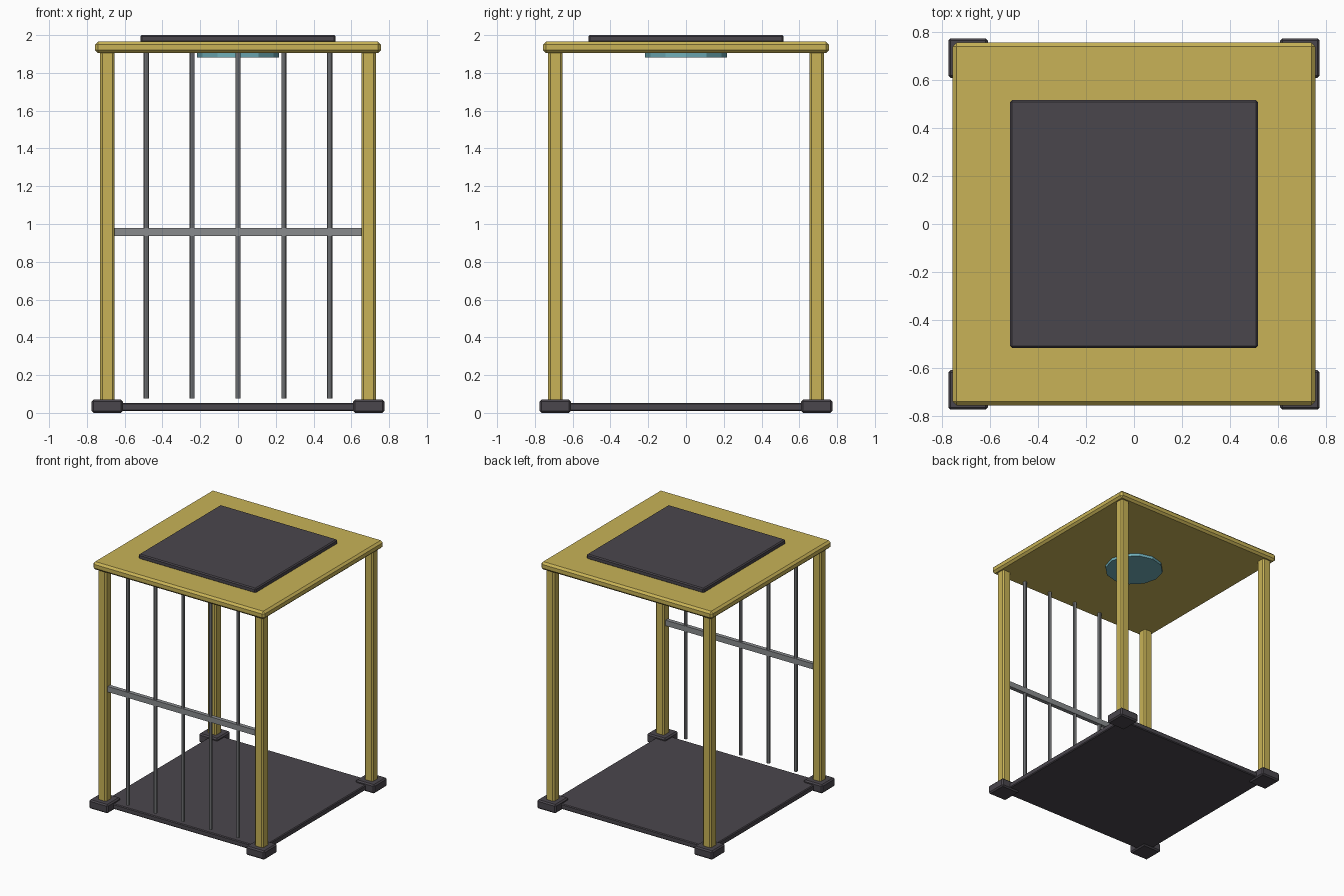
import bpy, bmesh, math
from mathutils import Matrix

if "Cube" in bpy.data.objects:
    bpy.data.objects.remove(bpy.data.objects["Cube"])


def material(name, rgb):
    m = bpy.data.materials.new(name)
    m.diffuse_color = (*rgb, 1)
    m.use_nodes = True
    m.node_tree.nodes["Principled BSDF"].inputs["Base Color"].default_value = m.diffuse_color
    return m


YELLOW = material("mustard yellow", (0.58, 0.45, 0.095))
DARK = material("dark grey", (0.068, 0.061, 0.073))
GREY = material("steel grey", (0.25, 0.26, 0.27))
CYAN = material("pale cyan", (0.16, 0.42, 0.48))


def finish(name, bm, mat):
    bmesh.ops.recalc_face_normals(bm, faces=bm.faces)
    me = bpy.data.meshes.new(name)
    bm.to_mesh(me)
    bm.free()
    me.materials.append(mat)
    ob = bpy.data.objects.new(name, me)
    bpy.context.collection.objects.link(ob)
    return ob


def box(name, x, y, z, mat, bevel=0.0):
    """Box from (min, max) ranges with chamfered edges."""
    bm = bmesh.new()
    size = [r[1] - r[0] for r in (x, y, z)]
    mid = [(r[0] + r[1]) / 2 for r in (x, y, z)]
    bmesh.ops.create_cube(bm, size=1, matrix=Matrix.Translation(mid) @ Matrix.Diagonal((*size, 1)))
    if bevel:
        bmesh.ops.bevel(bm, geom=bm.edges[:], offset=bevel, segments=1, affect='EDGES')
    return finish(name, bm, mat)


def cylinder(name, x, y, z0, z1, r, sides, mat):
    bm = bmesh.new()
    bmesh.ops.create_cone(bm, cap_ends=True, segments=sides, radius1=r, radius2=r, depth=z1 - z0,
                          matrix=Matrix.Translation((x, y, (z0 + z1) / 2)))
    return finish(name, bm, mat)


def around(c, half):
    return (c - half, c + half)


C = 0.692  # corner post centre

# Floor slab
box("floor", (-0.70, 0.70), (-0.70, 0.70), (0.01, 0.052), DARK, 0.006)

# Corner feet and posts
for sx, side in ((-1, "left"), (1, "right")):
    for sy, end in ((-1, "front"), (1, "back")):
        box(f"{end}_{side}_foot", around(sx * C, 0.083), around(sy * C, 0.083), (0, 0.07), DARK, 0.01)
        box(f"{end}_{side}_post", around(sx * C, 0.0375), around(sy * C, 0.0375), (0.05, 1.925), YELLOW, 0.011)

# Roof and its raised panel
box("roof", (-0.757, 0.757), (-0.757, 0.757), (1.904, 1.966), YELLOW, 0.016)
box("roof_panel", (-0.517, 0.517), (-0.517, 0.517), (1.96, 2.0), DARK, 0.008)

# Ceiling lamp
cylinder("ceiling_lamp", 0, 0, 1.882, 1.915, 0.216, 12, CYAN)

# Front bars and cross rail
for i in range(5):
    cylinder(f"front_bar_{i + 1}", (i - 2) * 0.243, -C, 0.075, 1.915, 0.0135, 8, GREY)
box("front_rail", (-0.67, 0.67), around(-C, 0.016), (0.936, 0.98), GREY)
